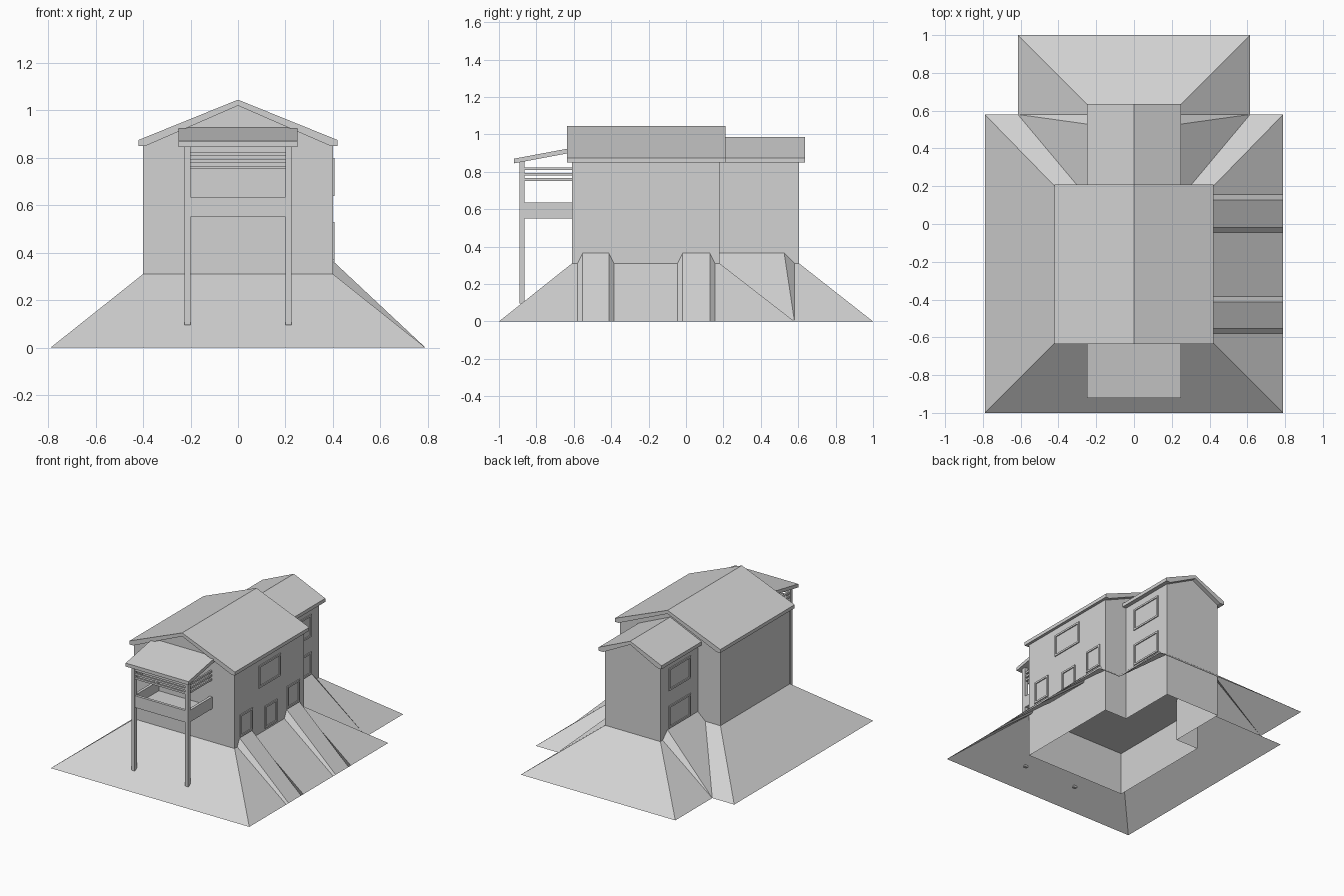
import bpy, bmesh

if "Cube" in bpy.data.objects:
    bpy.data.objects.remove(bpy.data.objects["Cube"])

mat = bpy.data.materials.new("plain_grey")
mat.diffuse_color = (0.65, 0.65, 0.65, 1)
mat.use_nodes = True
mat.node_tree.nodes["Principled BSDF"].inputs["Base Color"].default_value = mat.diffuse_color


def finish(name, bm, closed=True):
    if closed:
        bmesh.ops.recalc_face_normals(bm, faces=bm.faces)
    mesh = bpy.data.meshes.new(name)
    bm.to_mesh(mesh)
    bm.free()
    mesh.materials.append(mat)
    ob = bpy.data.objects.new(name, mesh)
    bpy.context.collection.objects.link(ob)
    return ob


def prism(name, profile, lo, hi, axis="y"):
    """Extrude a closed profile: (x, z) along y, or (y, z) along x."""
    bm = bmesh.new()
    place = (lambda p, t: (p[0], t, p[1])) if axis == "y" else (lambda p, t: (t, p[0], p[1]))
    a = [bm.verts.new(place(p, lo)) for p in profile]
    b = [bm.verts.new(place(p, hi)) for p in profile]
    n = len(profile)
    bm.faces.new(a)
    bm.faces.new(b)
    for i in range(n):
        j = (i + 1) % n
        bm.faces.new((a[i], a[j], b[j], b[i]))
    return finish(name, bm)


def box(name, x0, x1, y0, y1, z0, z1):
    return prism(name, [(x0, z0), (x1, z0), (x1, z1), (x0, z1)], y0, y1)


def sheet(name, polys):
    """Open surface from polygons, all turned to face upwards."""
    bm = bmesh.new()
    for p in polys:
        f = bm.faces.new([bm.verts.new(c) for c in p])
        f.normal_update()
        if f.normal.z < 0:
            f.normal_flip()
    bmesh.ops.remove_doubles(bm, verts=bm.verts, dist=0.0005)
    return finish(name, bm, False)


def mirrored(polys):
    return polys + [[(-x, y, z) for x, y, z in p] for p in polys]


BASE = 0.31
EAVE = 0.85


# Upper walls with gable ends (their undersides are the floors)
def house(name, w, top, y0, y1):
    prism(name, [(-w, BASE), (w, BASE), (w, EAVE), (0, top), (-w, EAVE)], y0, y1)


house("main_walls", 0.40, 1.02, -0.61, 0.18)
house("wing_walls", 0.22, 0.96, 0.18, 0.605)


# Gable roofs with flat eave undersides
def roof(name, w, wall, top, y0, y1):
    prism(name, [(-w, EAVE), (-w, 0.875), (0, top), (w, 0.875), (w, EAVE),
                 (wall, EAVE), (0, top - 0.025), (-wall, EAVE)], y0, y1)


roof("main_roof", 0.42, 0.39, 1.045, -0.635, 0.21)
roof("wing_roof", 0.25, 0.215, 0.985, 0.18, 0.635)

# Foundation walls under the house, open below
outline = [(-0.4, -0.61), (0.4, -0.61), (0.4, 0.18), (0.22, 0.18),
           (0.22, 0.605), (-0.22, 0.605), (-0.22, 0.18), (-0.4, 0.18)]
bm = bmesh.new()
low = [bm.verts.new((x, y, 0)) for x, y in outline]
high = [bm.verts.new((x, y, BASE)) for x, y in outline]
for i in range(8):
    j = (i + 1) % 8
    bm.faces.new((low[i], low[j], high[j], high[i]))
finish("foundation", bm, False)

# Sloping earth bank: front, left side
sheet("bank_front", [[(-0.79, -1, 0), (0.79, -1, 0), (0.4, -0.61, BASE), (-0.4, -0.61, BASE)]])
sheet("bank_left", [[(-0.79, -1, 0), (-0.79, 0.58, 0), (-0.4, 0.18, BASE), (-0.4, -0.61, BASE)]])

# Right bank with two raised strips below the windows
line = [(-0.61, BASE)]
for y0, y1 in ((-0.58, -0.385), (-0.045, 0.155)):
    line += [(y0, BASE), (y0 + 0.027, 0.365), (y1 - 0.027, 0.365), (y1, BASE)]
line.append((0.18, BASE))
foot = [-1] + [p[0] for p in line[1:-1]] + [0.58]
sheet("bank_right", [[(0.79, foot[i], 0), (0.79, foot[i + 1], 0),
                      (0.4, *line[i + 1]), (0.4, *line[i])] for i in range(len(line) - 1)])

# Bank around the rear wing, with raised earth in the inner corners
corner = (0.615, 0.58, 0)
sheet("bank_rear", mirrored([
    [(0.79, 0.58, 0), corner, (0.28, 0.18, BASE), (0.4, 0.18, BASE)],
    [corner, (0.22, 0.525, 0.365), (0.22, 0.18, 0.365), (0.28, 0.18, BASE)],
    [corner, (0.22, 0.58, BASE), (0.22, 0.525, 0.365)],
    [corner, (0.615, 1, 0), (0.22, 0.605, BASE), (0.22, 0.58, BASE)],
]) + [[(-0.615, 1, 0), (0.615, 1, 0), (0.22, 0.605, BASE), (-0.22, 0.605, BASE)]])


# Windows: thin raised frames on side walls
def window(name, x, y0, y1, z0, z1, t=0.013):
    a, b = (x, x + 0.007) if x > 0 else (x - 0.007, x)
    box(name + "_sill", a, b, y0, y1, z0, z0 + t)
    box(name + "_head", a, b, y0, y1, z1 - t, z1)
    box(name + "_front_jamb", a, b, y0, y0 + t, z0 + t, z1 - t)
    box(name + "_rear_jamb", a, b, y1 - t, y1, z0 + t, z1 - t)


window("upper_window", 0.4, -0.34, -0.09, 0.64, 0.80)
window("lower_window_front", 0.4, -0.55, -0.41, 0.37, 0.53)
window("lower_window_middle", 0.4, -0.27, -0.13, 0.325, 0.485)
window("lower_window_rear", 0.4, -0.015, 0.125, 0.37, 0.53)
for side, x in (("right", 0.22), ("left", -0.22)):
    window("wing_upper_window_" + side, x, 0.265, 0.515, 0.64, 0.80)
    window("wing_lower_window_" + side, x, 0.265, 0.515, 0.37, 0.53)

# Front porch: sloping roof, posts, balcony and slats
prism("porch_roof", [(-0.92, 0.845), (-0.92, 0.87), (-0.61, 0.928), (-0.61, 0.903)],
      -0.25, 0.25, "x")
box("balcony_front", -0.2, 0.2, -0.885, -0.865, 0.55, 0.635)
box("balcony_floor", -0.205, 0.205, -0.865, -0.61, 0.55, 0.565)
for side, s in (("right", 1), ("left", -1)):
    x0, x1 = sorted((s * 0.2, s * 0.226))
    box("porch_post_" + side, x0, x1, -0.89, -0.863, 0.095, 0.86)
    x0, x1 = sorted((s * 0.203, s * 0.223))
    box("balcony_side_" + side, x0, x1, -0.863, -0.61, 0.55, 0.635)
for i, z in enumerate((0.752, 0.781, 0.81)):
    box("front_slat_%d" % i, -0.2, 0.2, -0.883, -0.87, z, z + 0.014)
    for side, s in (("right", 1), ("left", -1)):
        x0, x1 = sorted((s * 0.207, s * 0.219))
        box("side_slat_%s_%d" % (side, i), x0, x1, -0.863, -0.61, z, z + 0.014)
